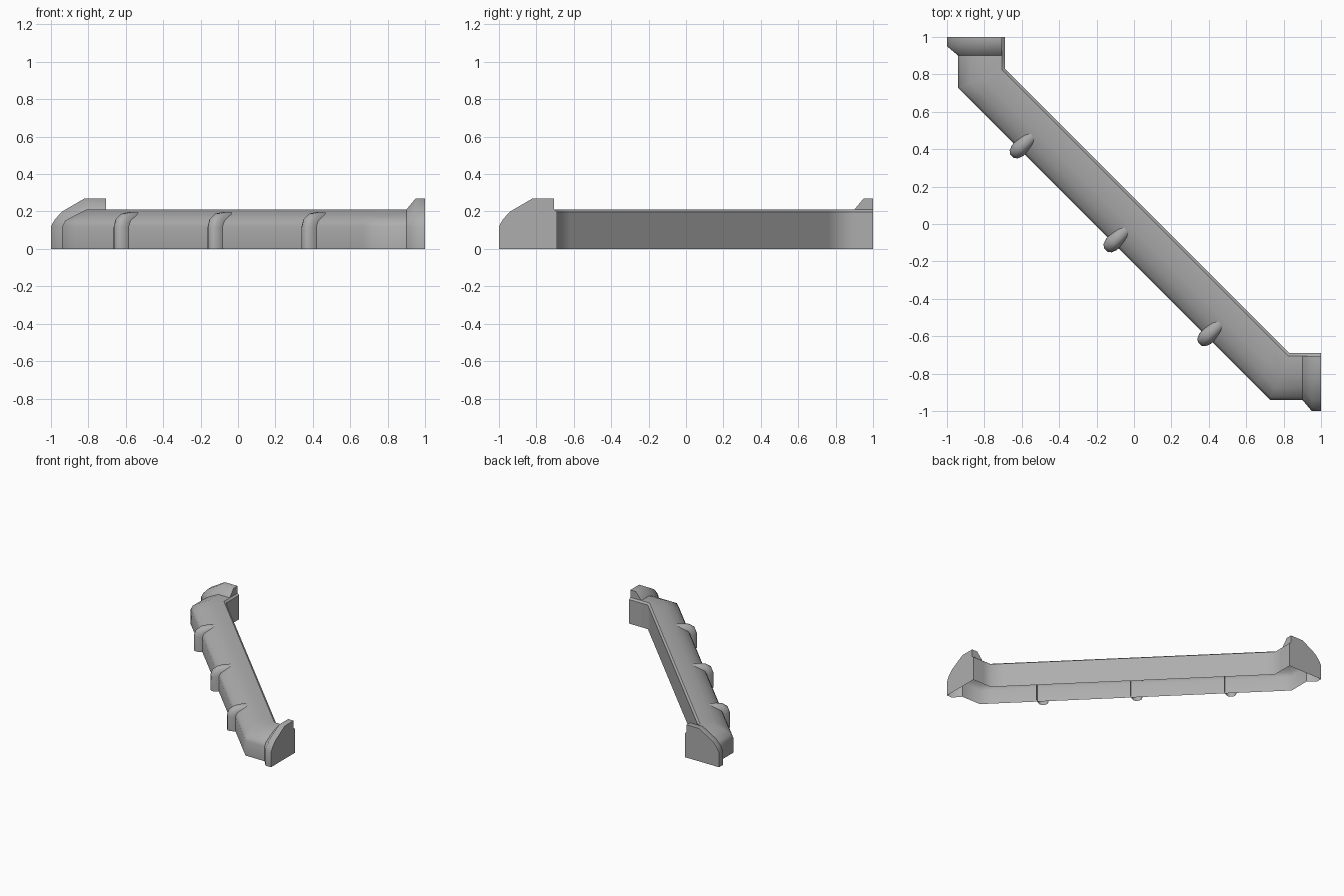
import bpy, bmesh, math
from mathutils import Vector

if "Cube" in bpy.data.objects:
    bpy.data.objects.remove(bpy.data.objects["Cube"])

# Dark grey finish
grey = bpy.data.materials.new("dark_grey")
grey.diffuse_color = (.42, .42, .42, 1)
grey.use_nodes = True
grey.node_tree.nodes["Principled BSDF"].inputs["Base Color"].default_value = grey.diffuse_color


def key(p):
    return tuple(round(c, 3) for c in p)


def skin(name, rings, angle, soft=(), hard=(), cap_ends=False):
    """Skin rings of points; soft/hard list the rings forced smooth or sharp."""
    bm = bmesh.new()
    vs = [[bm.verts.new(p) for p in r] for r in rings]
    for a, b in zip(vs, vs[1:]):
        for i in range(len(a) - 1):
            bm.faces.new((a[i], a[i + 1], b[i + 1], b[i]))
    if cap_ends:
        bm.faces.new(vs[0])
        bm.faces.new(vs[-1][::-1])
    bmesh.ops.remove_doubles(bm, verts=bm.verts, dist=0.0005)
    bmesh.ops.recalc_face_normals(bm, faces=bm.faces)
    me = bpy.data.meshes.new(name)
    bm.to_mesh(me)
    bm.free()
    me.materials.append(grey)
    ob = bpy.data.objects.new(name, me)
    bpy.context.collection.objects.link(ob)
    bpy.ops.object.select_all(action='DESELECT')
    ob.select_set(True)
    bpy.context.view_layer.objects.active = ob
    bpy.ops.object.shade_smooth_by_angle(angle=math.radians(angle))
    ring_of = {key(p): k for k, r in enumerate(rings) for p in r}
    for e in me.edges:
        a, b = (ring_of.get(key(me.vertices[i].co), -1) for i in e.vertices)
        if a == b and a in soft:
            e.use_edge_sharp = False
        elif a == b and a in hard:
            e.use_edge_sharp = True
    return ob


# Cross-sections (offset, height), open underneath
back = [(-.705, .21), (-.69, .1975), (-.69, 0)]
body = [(-.94, 0), (-.94, .12), (-.925, .15), (-.875, .178), (-.81, .21), (-.705, .21)] + back
flare = [(-1, 0), (-1, .12), (-.98, .157), (-.94, .2), (-.82, .27), (-.705, .27)] + back

# Right half: flared end, neck, mitred corner, support loop; other half mirrored
corner = [Vector((.83 + (v + .69) * math.tan(math.pi / 8), v, z)) for v, z in body]
d = .07
half = [
    [(1, v, z) for v, z in flare],
    [(.95, v, z) for v, z in flare],
    [(.9, v, z) for v, z in body],
    corner,
    [p + Vector((-d, d, 0)) for p in corner],
]
other = [[(r[1], r[0], r[2]) for r in ring] for ring in reversed(half)]
skin("barrier_shell", half + other, 37, soft=(1, 3, 6, 8), hard=(2, 7), cap_ends=True)

# Curved ribs: channel section bent over the front of the shell
across = Vector((1, 1, 0)).normalized()
along = Vector((1, -1, 0)).normalized()
path = [(-.165, 0), (-.165, .115), (-.158, .137), (-.138, .15), (-.1, .156), (-.035, .156)]
channel = [(-.04, .045), (0, .041), (.026, .031), (.04, .014)]
channel += [(u, -w) for u, w in reversed(channel)]


def rib(name, s):
    rings = []
    for k, (p, z) in enumerate(path):
        a, b = path[max(k - 1, 0)], path[min(k + 1, len(path) - 1)]
        t = Vector((b[0] - a[0], b[1] - a[1])).normalized()
        rings.append([across * (p - t.y * u) + along * (s + w) + Vector((0, 0, z + t.x * u))
                      for u, w in channel])
    skin(name, rings, 47)


for n in range(3):
    rib(f"rib_{n + 1}", (n - 1) * .71 - .008)
